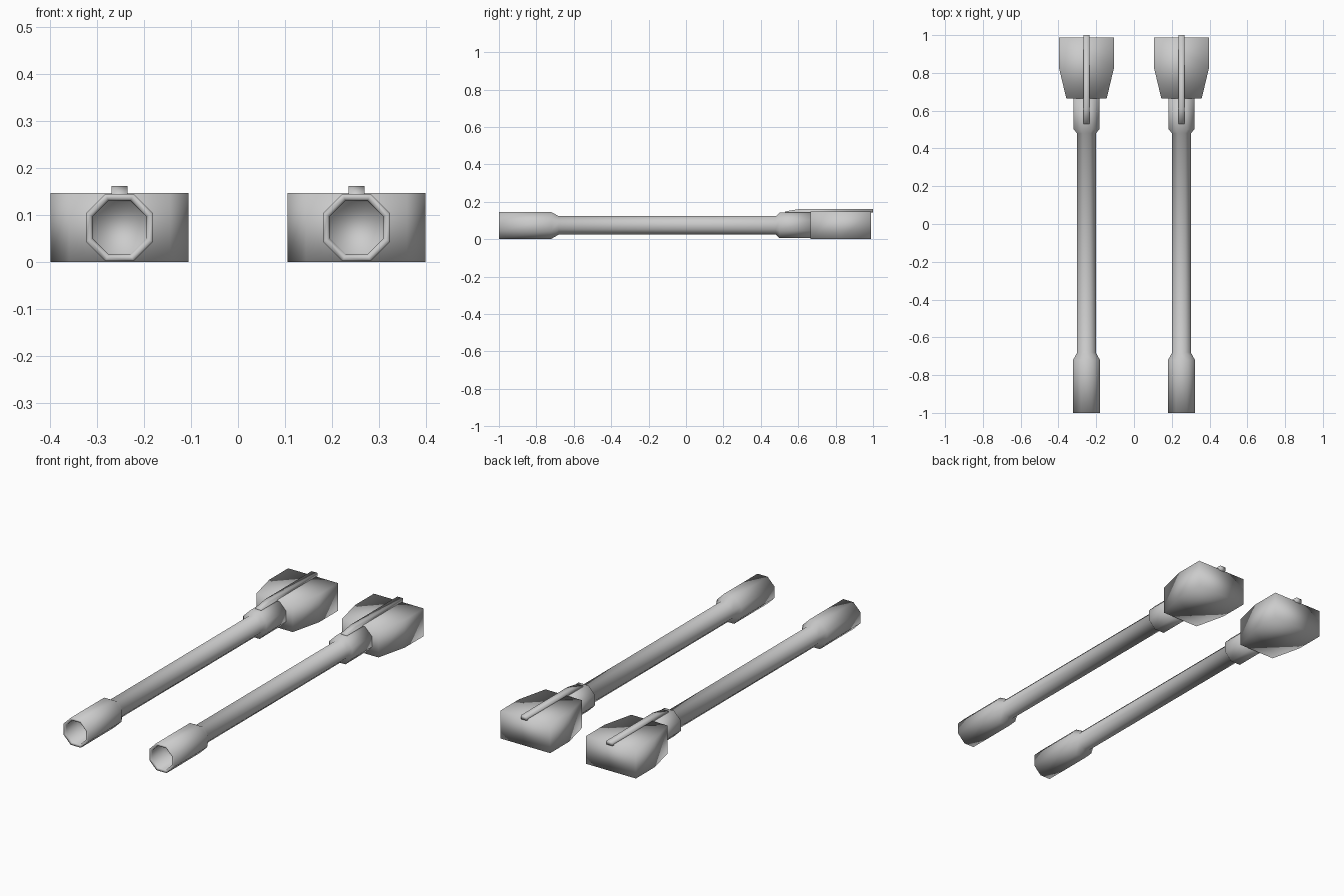
import bpy, bmesh, math

if "Cube" in bpy.data.objects:
    bpy.data.objects.remove(bpy.data.objects["Cube"])

CX, CZ = 0.2515, 0.0735   # barrel axis offset and height


def finish(name, bm, x):
    bmesh.ops.recalc_face_normals(bm, faces=bm.faces)
    me = bpy.data.meshes.new(name)
    bm.to_mesh(me)
    bm.free()
    for p in me.polygons:
        p.use_smooth = True
    ob = bpy.data.objects.new(name, me)
    ob.location.x = x
    bpy.context.collection.objects.link(ob)
    return ob


def lathe(name, profile, x, sides=8):
    """Octagonal tube along y from (y, half width across flats) pairs."""
    bm = bmesh.new()
    rings = []
    for y, flat in profile:
        r = flat / math.cos(math.pi / sides)
        angles = [(i + 0.5) * 2 * math.pi / sides for i in range(sides)]
        rings.append([bm.verts.new((r * math.cos(a), y, CZ + r * math.sin(a)))
                      for a in angles])
    for a, b in zip(rings, rings[1:]):
        for i in range(sides):
            j = (i + 1) % sides
            bm.faces.new((a[i], a[j], b[j], b[i]))
    bm.faces.new(rings[0])
    bm.faces.new(rings[-1])
    return finish(name, bm, x)


def prism(name, outline, offset, x):
    """Extrude a closed 3D outline by an offset vector."""
    bm = bmesh.new()
    face = bm.faces.new([bm.verts.new(p) for p in outline])
    new = bmesh.ops.extrude_face_region(bm, geom=[face], use_keep_orig=True)
    verts = [v for v in new["geom"] if isinstance(v, bmesh.types.BMVert)]
    bmesh.ops.translate(bm, verts=verts, vec=offset)
    return finish(name, bm, x)


# bore floor, lip, thick muzzle, thin tube, rear collar
barrel_profile = [(-0.90, 0.055), (-0.995, 0.057), (-1.0, 0.062), (-1.0, 0.0715),
                  (-0.72, 0.0715), (-0.68, 0.049), (0.48, 0.049),
                  (0.50, 0.068), (0.67, 0.068)]
half = [(0.107, 0.665), (0.1463, 0.83), (0.1463, 0.988)]
block_plan = [(x, y, 0.0) for x, y in half] + [(-x, y, 0.0) for x, y in reversed(half)]
rail_side = [(-0.017, y, z) for y, z in
             [(0.53, 0.135), (0.53, 0.148), (0.61, 0.162), (1.0, 0.162), (1.0, 0.142)]]

for side, x in (("left", -CX), ("right", CX)):
    # octagonal barrel with hollow muzzle
    lathe(f"{side}_barrel", barrel_profile, x)
    # tapered breech block
    prism(f"{side}_breech_block", block_plan, (0, 0, 0.147), x)
    # raised rail along the top
    prism(f"{side}_top_rail", rail_side, (0.034, 0, 0), x)
